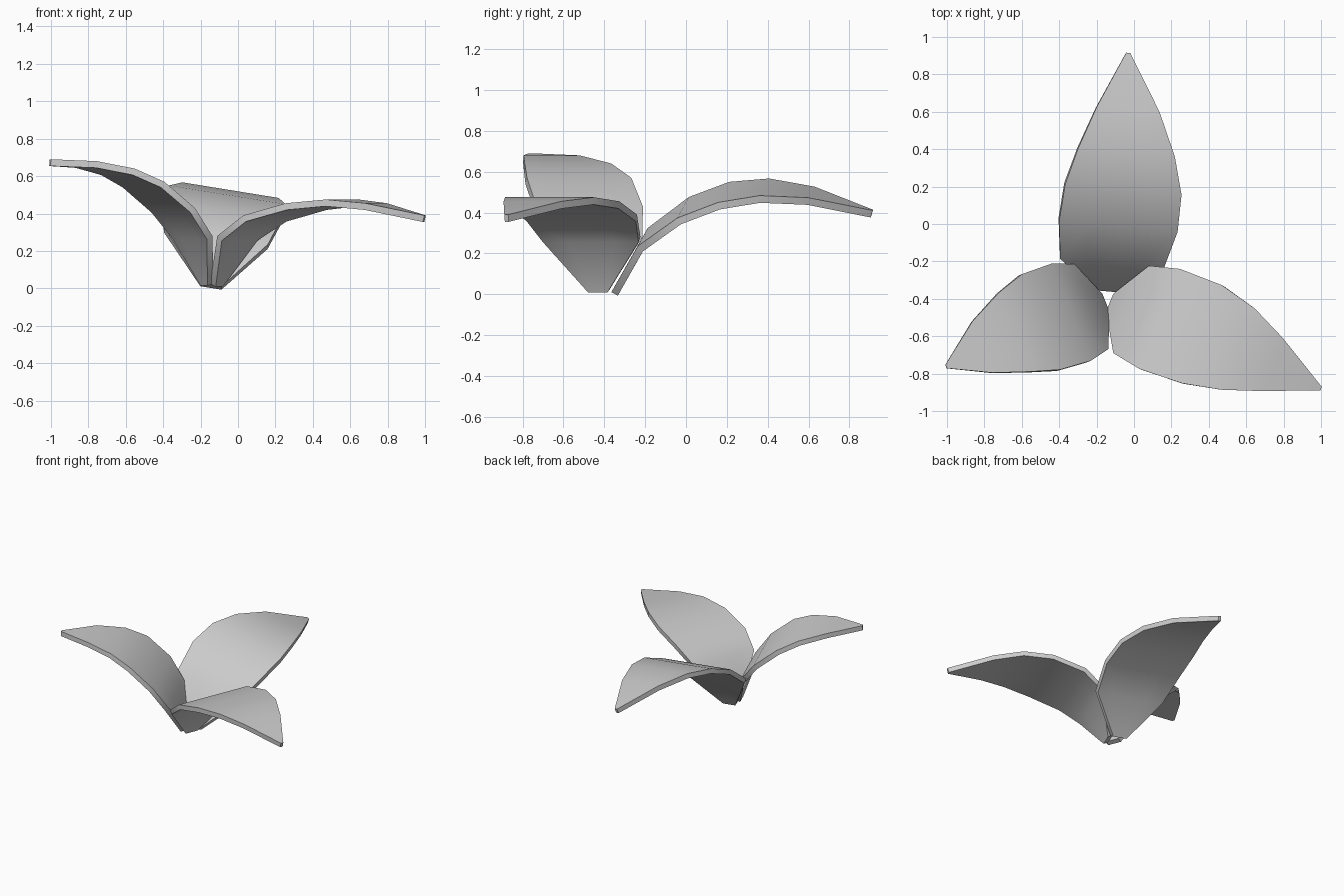
import bpy
import math
from mathutils import Vector

cube = bpy.data.objects.get("Cube")
if cube:
    bpy.data.objects.remove(cube)

grey = bpy.data.materials.new("leaf_grey")
grey.use_nodes = True
colour = (0.6, 0.6, 0.6, 1)
grey.diffuse_color = colour
grey.node_tree.nodes["Principled BSDF"].inputs["Base Color"].default_value = colour

# Half-width of every leaf, from the stalk to the tip
HALF_WIDTHS = [0.05, 0.245, 0.28, 0.275, 0.228, 0.148, 0.01]
ACROSS = (-1, -0.5, 0, 0.5, 1)


def make_leaf(name, base, tip, spine, scale=1.0, bow=0.0, roll=0.0):
    """Sweep a flat cross-section along an arched spine of (reach, height)."""
    base = Vector((*base, 0))
    heading = (Vector((*tip, 0)) - base).normalized()
    side = Vector((heading.y, -heading.x, 0))
    tilted = side * math.cos(roll) - Vector((0, 0, math.sin(roll)))
    verts, faces = [], []
    for (reach, height), half in zip(spine, HALF_WIDTHS):
        sway = bow * math.sin(math.pi * reach / spine[-1][0])
        centre = base + heading * reach + side * sway + Vector((0, 0, height))
        verts += [centre + tilted * half * scale * k for k in ACROSS]
    n = len(ACROSS)
    for row in range(len(spine) - 1):
        for col in range(n - 1):
            a = row * n + col
            faces.append((a, a + 1, a + n + 1, a + n))
    mesh = bpy.data.meshes.new(name)
    mesh.from_pydata(verts, [], faces)
    mesh.materials.append(grey)
    leaf = bpy.data.objects.new(name, mesh)
    bpy.context.collection.objects.link(leaf)

    # Thickness below the upper surface
    solid = leaf.modifiers.new("thickness", "SOLIDIFY")
    solid.thickness = 0.036
    solid.offset = -1
    bpy.ops.object.select_all(action="DESELECT")
    leaf.select_set(True)
    bpy.context.view_layer.objects.active = leaf
    bpy.ops.object.modifier_apply(modifier=solid.name)
    bpy.ops.object.shade_smooth_by_angle(angle=math.radians(40))


# Long leaf at the back, rolled with its right edge raised
make_leaf("back_leaf", (-0.145, -0.36), (-0.03, 0.92),
          [(0, 0.02), (0.15, 0.28), (0.35, 0.425), (0.55, 0.5),
           (0.75, 0.525), (0.98, 0.5), (1.28, 0.412)],
          scale=1.15, bow=0.04, roll=0.16)

# Steep leaf on the right side
make_leaf("right_leaf", (-0.15, -0.42), (-1, -0.76),
          [(0, 0.025), (0.08, 0.28), (0.19, 0.43), (0.36, 0.57),
           (0.51, 0.64), (0.7, 0.68), (0.92, 0.69)], bow=0.035)

# Low leaf on the left side
make_leaf("left_leaf", (-0.13, -0.42), (1, -0.88),
          [(0, 0.025), (0.12, 0.28), (0.28, 0.39), (0.52, 0.455),
           (0.73, 0.475), (0.93, 0.455), (1.22, 0.39)],
          scale=1.03, bow=-0.03)
